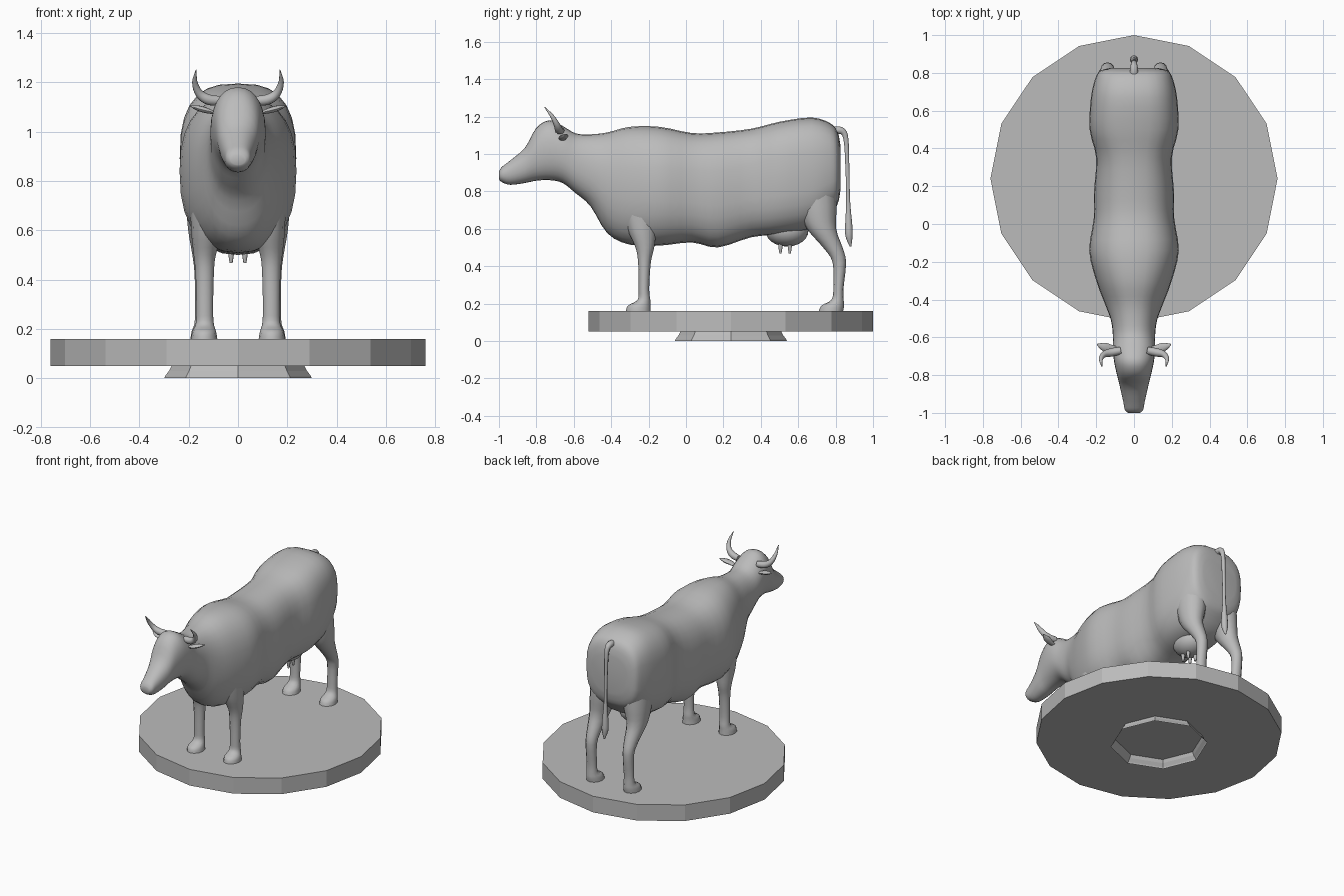
import bpy, bmesh, math
from math import sin, cos, pi
from mathutils import Matrix, Vector

cube = bpy.data.objects.get("Cube")
if cube:
    bpy.data.objects.remove(cube, do_unlink=True)

grey = bpy.data.materials.new("plain grey")
grey.use_nodes = True
grey.diffuse_color = (0.5, 0.5, 0.5, 1)
grey.node_tree.nodes["Principled BSDF"].inputs["Base Color"].default_value = (0.5, 0.5, 0.5, 1)


def finish(name, bm, smooth=None, mirror=False):
    bmesh.ops.recalc_face_normals(bm, faces=bm.faces)
    mesh = bpy.data.meshes.new(name)
    bm.to_mesh(mesh)
    bm.free()
    mesh.materials.append(grey)
    ob = bpy.data.objects.new(name, mesh)
    bpy.context.collection.objects.link(ob)
    if smooth:
        bpy.ops.object.select_all(action='DESELECT')
        ob.select_set(True)
        bpy.context.view_layer.objects.active = ob
        bpy.ops.object.shade_smooth_by_angle(angle=math.radians(smooth))
    if mirror:
        ob.modifiers.new("Mirror", 'MIRROR')
    return ob


def refine(stations, steps):
    """Catmull-Rom interpolation through tuples of any length."""
    pts = [stations[0]] + stations + [stations[-1]]
    out = []
    for a, b, c, d in zip(pts, pts[1:], pts[2:], pts[3:]):
        for i in range(steps):
            t = i / steps
            out.append([0.5 * (2*q + (r-p)*t + (2*p - 5*q + 4*r - s)*t*t + (3*q - p - 3*r + s)*t**3)
                        for p, q, r, s in zip(a, b, c, d)])
    return out + [list(stations[-1])]


def loft(name, rings, smooth=50, mirror=False, caps=True):
    bm = bmesh.new()
    loops = [[bm.verts.new(p) for p in ring] for ring in rings]
    n = len(loops[0])
    for a, b in zip(loops, loops[1:]):
        for i in range(n):
            j = (i + 1) % n
            bm.faces.new((a[i], a[j], b[j], b[i]))
    if caps:
        bm.faces.new(loops[0])
        bm.faces.new(loops[-1])
    return finish(name, bm, smooth, mirror)


def power(v, e):
    return math.copysign(abs(v) ** e, v)


def body_ring(y, top, bottom, width, shape, n=28):
    mid = bottom + (top - bottom) * 0.52
    ring = []
    for i in range(n):
        a = 2 * pi * i / n
        e = 2 / shape
        h = top - mid if sin(a) > 0 else mid - bottom
        ring.append((width * power(cos(a), e), y, mid + h * power(sin(a), e)))
    return ring


def leg(name, stations):
    rings = [[(x + rx * cos(2*pi*i/12), y + ry * sin(2*pi*i/12), z) for i in range(12)]
             for x, y, z, rx, ry in refine(stations, 3)]
    loft(name, rings, mirror=True)


def tube(name, stations, mirror=False, flat=1.0):
    """Round tube along a path of (x, y, z, radius)."""
    pts = refine(stations, 4)
    rings = []
    for i, p in enumerate(pts):
        a, b = pts[max(i - 1, 0)], pts[min(i + 1, len(pts) - 1)]
        q = (Vector(b[:3]) - Vector(a[:3])).to_track_quat('Z', 'Y')
        rings.append([Vector(p[:3]) + q @ Vector((p[3]*cos(2*pi*k/10), flat*p[3]*sin(2*pi*k/10), 0))
                      for k in range(10)])
    loft(name, rings, 60, mirror)


def ball(name, centre, radii):
    bm = bmesh.new()
    bmesh.ops.create_uvsphere(bm, u_segments=20, v_segments=12, radius=1,
                              matrix=Matrix.Translation(centre) @ Matrix.Diagonal((*radii, 1)))
    finish(name, bm, 60)


# Platform and the open flared foot beneath it
def circle(n, r, z):
    return [(r * cos(2*pi*i/n), 0.24 + r * sin(2*pi*i/n), z) for i in range(n)]


loft("platform", [circle(16, 0.76, z) for z in (0.05, 0.16)], smooth=None)
loft("platform_foot", [circle(8, r, z) for r, z in ((0.3, 0), (0.295, 0.01), (0.28, 0.03), (0.27, 0.05))],
     smooth=None, caps=False)

# Head, neck and trunk in one skin: y, top, bottom, half width, squareness
body = [
    (-1.0, 0.905, 0.865, 0.03, 2), (-0.985, 0.93, 0.85, 0.048, 2.2), (-0.94, 0.965, 0.835, 0.057, 2.2),
    (-0.86, 1.035, 0.845, 0.075, 2.2), (-0.8, 1.14, 0.857, 0.09, 2.2), (-0.73, 1.18, 0.86, 0.105, 2.2),
    (-0.66, 1.15, 0.845, 0.112, 2.2), (-0.59, 1.11, 0.79, 0.112, 2.2), (-0.51, 1.105, 0.72, 0.122, 2.2),
    (-0.42, 1.115, 0.575, 0.155, 2.2), (-0.3, 1.145, 0.515, 0.2, 2.3), (-0.14, 1.145, 0.51, 0.237, 2.4),
    (0.03, 1.112, 0.527, 0.213, 2.5), (0.17, 1.115, 0.5, 0.212, 2.5), (0.35, 1.135, 0.555, 0.2, 2.6),
    (0.5, 1.172, 0.57, 0.235, 2.8), (0.67, 1.195, 0.6, 0.228, 2.8), (0.77, 1.165, 0.68, 0.205, 2.8),
    (0.81, 1.12, 0.73, 0.18, 2.8), (0.825, 1.05, 0.8, 0.13, 2.6)]
loft("body", [body_ring(*s) for s in refine(body, 3)], 60)

# Legs: x, y, z, half width, half depth
leg("front_leg", [
    (.11, -.24, .75, .085, .12), (.125, -.235, .6, .065, .08), (.135, -.22, .5, .045, .05),
    (.135, -.222, .42, .037, .034), (.135, -.225, .28, .034, .028), (.135, -.225, .22, .037, .034),
    (.137, -.25, .19, .048, .06), (.137, -.255, .16, .053, .066)])
leg("hind_leg", [
    (.115, .68, .88, .09, .12), (.125, .7, .72, .085, .105), (.14, .725, .6, .062, .078),
    (.14, .785, .5, .045, .052), (.14, .82, .42, .036, .036), (.14, .815, .28, .034, .027),
    (.14, .81, .22, .037, .033), (.14, .785, .19, .048, .06), (.14, .775, .16, .053, .065)])

# Horns, ears and tail: x, y, z, radius
tube("horn", [(.07, -.67, 1.125, .02), (.12, -.68, 1.13, .022), (.157, -.69, 1.155, .017),
              (.175, -.715, 1.2, .011), (.17, -.755, 1.25, .002)], True)
tube("ear", [(.09, -.66, 1.075, .012), (.125, -.66, 1.085, .022), (.16, -.65, 1.095, .022),
             (.195, -.638, 1.105, .004)], True, 0.5)
tube("tail", [(0, .78, 1.12, .024), (0, .83, 1.125, .02), (0, .855, 1.08, .014), (0, .863, .92, .011),
              (0, .867, .75, .011), (0, .87, .62, .02), (0, .872, .56, .02), (0, .88, .505, .004)])

# Udder with four teats
ball("udder", (0, .54, .59), (.1, .115, .085))
for y in (.505, .555):
    tube("teat", [(.028, y, .54, .014), (.028, y, .5, .011), (.028, y, .468, .006)], True)
